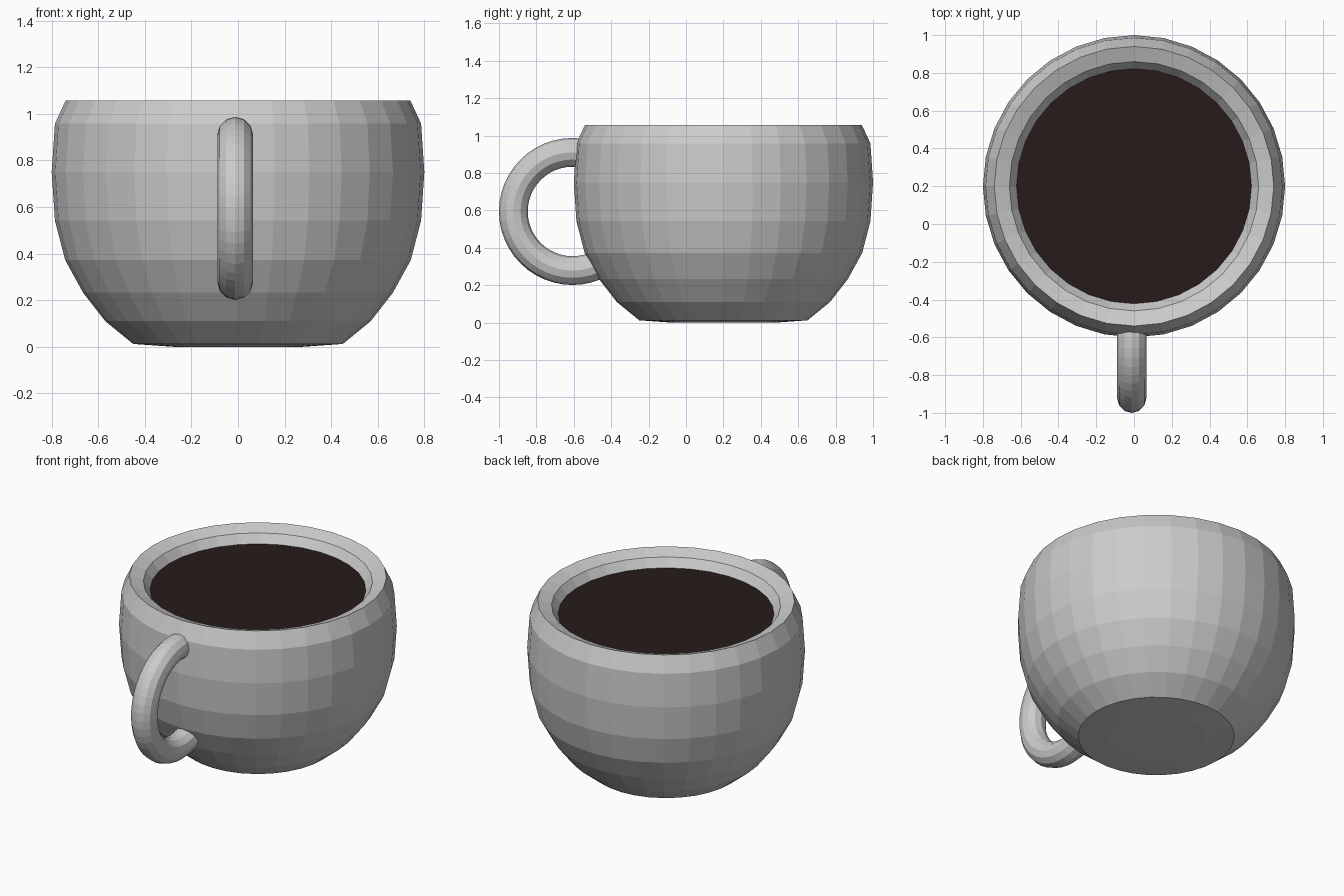
import bpy, bmesh, math
from mathutils import Matrix, Vector

if "Cube" in bpy.data.objects:
    bpy.data.objects.remove(bpy.data.objects["Cube"])

CUP_Y = 0.2
SIDES = 32


def finish(bm, name, loc=(0, 0, 0)):
    me = bpy.data.meshes.new(name)
    bm.to_mesh(me)
    bm.free()
    ob = bpy.data.objects.new(name, me)
    ob.location = loc
    bpy.context.collection.objects.link(ob)
    return ob


def lathe(name, profile, loc):
    """Spin an (r, z) profile around z; r = 0 points become poles."""
    bm = bmesh.new()
    verts = [bm.verts.new((r, 0, z)) for r, z in profile]
    edges = [bm.edges.new(pair) for pair in zip(verts, verts[1:])]
    bmesh.ops.spin(bm, geom=verts + edges, cent=(0, 0, 0), axis=(0, 0, 1),
                   angle=2 * math.pi, steps=SIDES)
    bmesh.ops.remove_doubles(bm, verts=bm.verts, dist=1e-4)
    bmesh.ops.recalc_face_normals(bm, faces=bm.faces)
    return finish(bm, name, loc)


# Cup: rounded outside, sloping rim, inner bowl below the drink
outer = [(0, 0.0), (0.28, 0.0), (0.45, 0.012), (0.57, 0.11), (0.665, 0.232),
         (0.742, 0.372), (0.786, 0.542), (0.80, 0.75), (0.786, 0.958), (0.74, 1.057)]
inner = [(0.66, 1.027), (0.618, 0.965), (0.66, 0.75), (0.62, 0.42), (0.45, 0.2), (0, 0.12)]
lathe("cup", outer + inner, (0, CUP_Y, 0))

# Drink surface
coffee = lathe("coffee", [(0.622, 0.975), (0, 0.975)], (0, CUP_Y, 0))
for p in coffee.data.polygons:
    if p.normal.z < 0:
        p.flip()
mat = bpy.data.materials.new("dark_coffee")
mat.diffuse_color = (0.02, 0.011, 0.011, 1)
mat.use_nodes = True
mat.node_tree.nodes["Principled BSDF"].inputs["Base Color"].default_value = mat.diffuse_color
coffee.data.materials.append(mat)

# Handle: ring in the y-z plane, cut off inside the cup wall
bpy.ops.mesh.primitive_torus_add(major_segments=48, minor_segments=12,
                                 major_radius=0.316, minor_radius=0.077)
handle = bpy.context.object
handle.name = "handle"
bm = bmesh.new()
bm.from_mesh(handle.data)
bmesh.ops.transform(bm, matrix=Matrix.Rotation(math.pi / 2, 4, 'Y'), verts=bm.verts)
cut = bmesh.ops.bisect_plane(bm, geom=bm.verts[:] + bm.edges[:] + bm.faces[:],
                             plane_co=Vector((0, 0.19, 0)), plane_no=Vector((0, 1, 0)),
                             clear_outer=True)
bmesh.ops.holes_fill(bm, edges=[e for e in bm.edges if e.is_boundary])
bm.to_mesh(handle.data)
bm.free()
handle.location = (-0.012, -0.607, 0.594)
